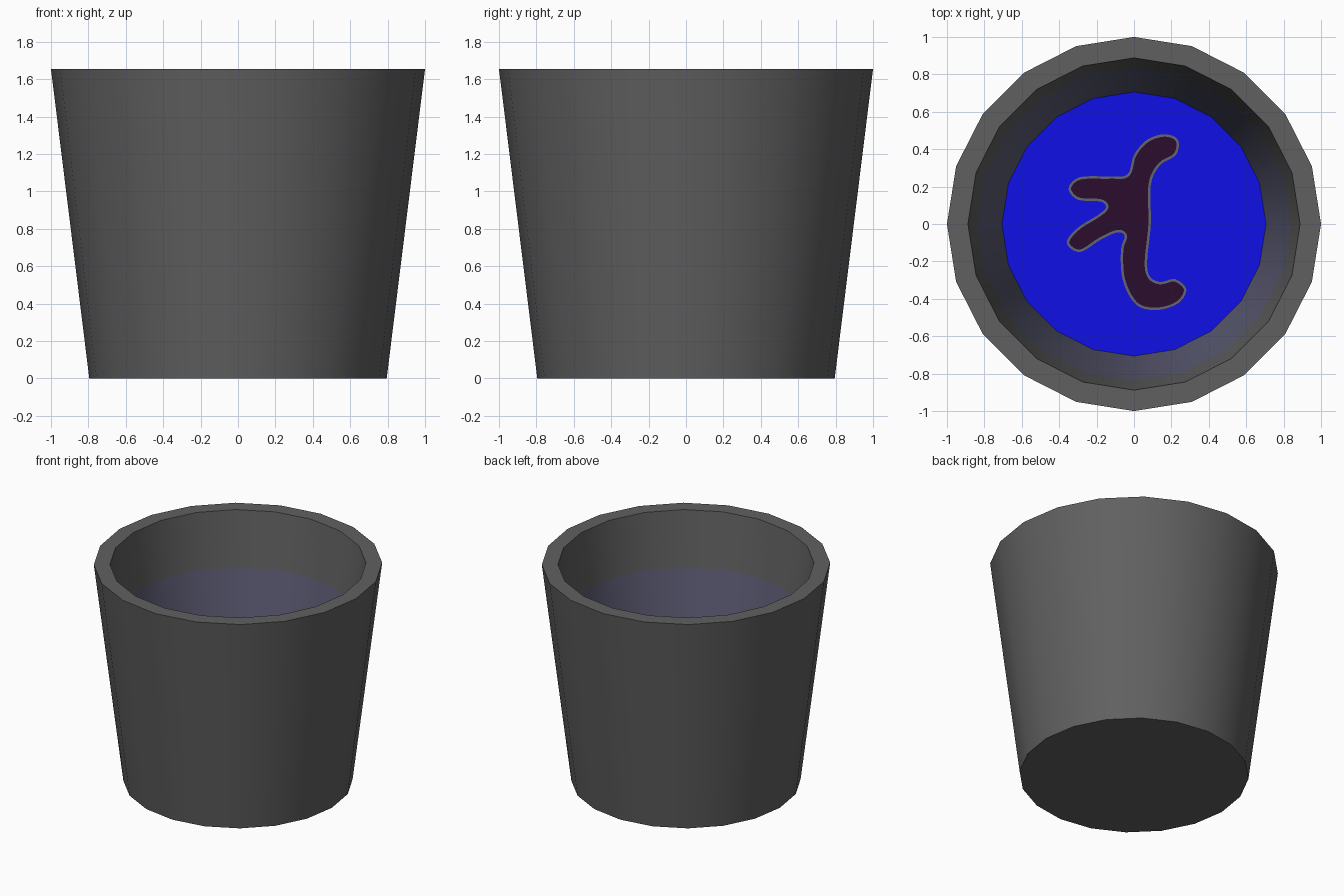
import bpy, bmesh, math

if "Cube" in bpy.data.objects:
    bpy.data.objects.remove(bpy.data.objects["Cube"])

SIDES = 20
FLOOR_Z = 0.19


def material(name, rgb):
    m = bpy.data.materials.new(name)
    m.diffuse_color = (*rgb, 1)
    m.use_nodes = True
    m.node_tree.nodes["Principled BSDF"].inputs["Base Color"].default_value = m.diffuse_color
    return m


grey = material("dark_grey", (0.118, 0.118, 0.118))
tint = material("blue_grey", (0.115, 0.115, 0.19))
blue = material("bright_blue", (0.005, 0.005, 0.80))
edge = material("mark_edge_grey", (0.13, 0.13, 0.16))
dark = material("dark_plum", (0.024, 0.004, 0.026))

# Bucket: rings (radius, z) from the underside, over the rim, down to the floor
profile = [(0.795, 0), (1.0, 1.655), (0.888, 1.655), (0.835, 1.237), (0.706, FLOOR_Z)]
band_slots = [0, 0, 0, 1]
bm = bmesh.new()
rings = []
for r, z in profile:
    rings.append([bm.verts.new((r * math.cos(math.tau * i / SIDES),
                                r * math.sin(math.tau * i / SIDES), z)) for i in range(SIDES)])
for low, high, slot in zip(rings, rings[1:], band_slots):
    for i in range(SIDES):
        j = (i + 1) % SIDES
        bm.faces.new((low[i], low[j], high[j], high[i])).material_index = slot
bm.faces.new(rings[0][::-1]).material_index = 0
bm.faces.new(rings[-1]).material_index = 2
mesh = bpy.data.meshes.new("bucket")
bm.to_mesh(mesh)
bm.free()
for m in (grey, tint, blue):
    mesh.materials.append(m)
bucket = bpy.data.objects.new("bucket", mesh)
bpy.context.collection.objects.link(bucket)
bpy.context.view_layer.objects.active = bucket
bucket.select_set(True)
bpy.ops.object.shade_smooth_by_angle(angle=math.radians(30))
bucket.select_set(False)

# Branching painted patch on the floor: rounded outline, anticlockwise after reversing
outline = [(.165, .48), (.235, .45), (.225, .37), (.14, .315), (.09, .21), (.09, 0),
           (.07, -.2), (.085, -.28), (.14, -.31), (.22, -.295), (.28, -.35), (.235, -.425),
           (.12, -.46), (.01, -.43), (-.06, -.30), (-.07, -.14), (-.05, -.065),
           (-.09, -.045), (-.18, -.085), (-.29, -.15), (-.36, -.10), (-.30, -.02),
           (-.19, .05), (-.15, .09), (-.18, .12), (-.30, .13), (-.35, .19), (-.29, .25),
           (-.13, .255), (-.035, .265), (0, .37), (.07, .45)][::-1]


def smooth_loop(pts, steps=5):
    """Catmull-Rom curve through a closed loop of points."""
    n, out = len(pts), []
    for i in range(n):
        a, b, c, d = (pts[(i + k) % n] for k in (-1, 0, 1, 2))
        for s in range(steps):
            t = s / steps
            out.append(tuple(0.5 * (2 * q + (r - p) * t + (2 * p - 5 * q + 4 * r - u) * t * t
                                    + (3 * q - p - 3 * r + u) * t ** 3)
                             for p, q, r, u in zip(a, b, c, d)))
    return out


def floor_plate(name, inset, z, mat):
    pts = smooth_loop(outline)
    n = len(pts)
    bm = bmesh.new()
    verts = []
    for i, (x, y) in enumerate(pts):
        dx = pts[(i + 1) % n][0] - pts[i - 1][0]
        dy = pts[(i + 1) % n][1] - pts[i - 1][1]
        length = math.hypot(dx, dy)
        verts.append(bm.verts.new((x - dy / length * inset, y + dx / length * inset, z)))
    face = bm.faces.new(verts)
    face.normal_update()
    bmesh.ops.triangulate(bm, faces=[face])
    me = bpy.data.meshes.new(name)
    bm.to_mesh(me)
    bm.free()
    me.materials.append(mat)
    bpy.context.collection.objects.link(bpy.data.objects.new(name, me))


floor_plate("floor_patch_border", 0, FLOOR_Z + 0.003, edge)
floor_plate("floor_patch", 0.013, FLOOR_Z + 0.006, dark)
